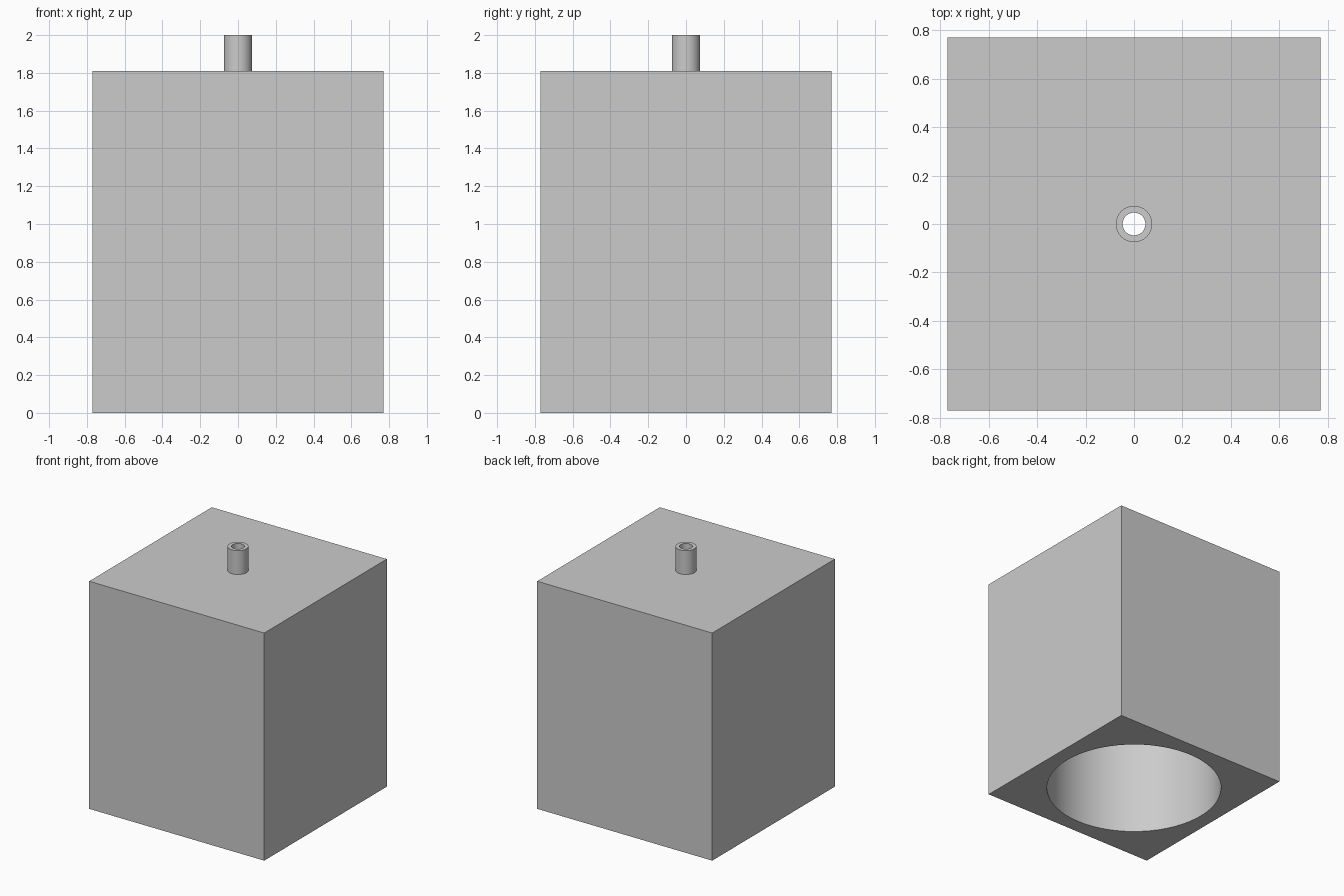
import bpy
import bmesh
import math

cube = bpy.data.objects.get("Cube")
if cube:
    bpy.data.objects.remove(cube, do_unlink=True)

HALF = 0.77       # half width of the block
TOP = 1.81        # top of the block
BORE_R = 0.65     # wide bore, open at the bottom
BORE_TOP = 1.69
TUBE_R = 0.075    # outlet tube
HOLE_R = 0.047
SIDES = 64

grey = bpy.data.materials.new("grey")
grey.use_nodes = True
color = (0.6, 0.6, 0.6, 1)
grey.diffuse_color = color
grey.node_tree.nodes["Principled BSDF"].inputs["Base Color"].default_value = color


def finish(obj):
    if not obj.data.materials:
        obj.data.materials.append(grey)
    bpy.ops.object.select_all(action="DESELECT")
    obj.select_set(True)
    bpy.context.view_layer.objects.active = obj
    bpy.ops.object.shade_smooth_by_angle(angle=math.radians(30))


def cylinder(name, radius, bottom, top):
    bpy.ops.mesh.primitive_cylinder_add(vertices=SIDES, radius=radius, depth=top - bottom,
                                        location=(0, 0, (bottom + top) / 2))
    obj = bpy.context.object
    obj.name = name
    obj.data.materials.append(grey)
    return obj


def cut(obj, cutter):
    cutter.hide_render = True
    mod = obj.modifiers.new("cut", "BOOLEAN")
    mod.operation = "DIFFERENCE"
    mod.solver = "EXACT"
    mod.object = cutter
    bpy.context.view_layer.objects.active = obj
    bpy.ops.object.modifier_apply(modifier=mod.name)
    bpy.data.objects.remove(cutter, do_unlink=True)


# Square block, hollowed from below and pierced through the top
bpy.ops.mesh.primitive_cube_add(size=1, location=(0, 0, TOP / 2))
block = bpy.context.object
block.name = "block"
block.scale = (2 * HALF, 2 * HALF, TOP)
bpy.ops.object.transform_apply(location=True, rotation=False, scale=True)
block.data.materials.append(grey)
cut(block, cylinder("bore_cutter", BORE_R, -0.2, BORE_TOP))
cut(block, cylinder("channel_cutter", HOLE_R, BORE_TOP - 0.2, TOP + 0.2))
finish(block)

# Hollow outlet tube, a spun wall profile
bm = bmesh.new()
wall = [bm.verts.new((r, 0, z)) for r, z in
        ((HOLE_R, TOP), (TUBE_R, TOP), (TUBE_R, 2), (HOLE_R, 2))]
edges = [bm.edges.new((wall[i], wall[(i + 1) % 4])) for i in range(4)]
bmesh.ops.spin(bm, geom=wall + edges, cent=(0, 0, 0), axis=(0, 0, 1),
               angle=math.tau, steps=SIDES)
bmesh.ops.remove_doubles(bm, verts=bm.verts, dist=0.0001)
bmesh.ops.recalc_face_normals(bm, faces=bm.faces)
mesh = bpy.data.meshes.new("outlet_tube")
bm.to_mesh(mesh)
bm.free()
tube = bpy.data.objects.new("outlet_tube", mesh)
bpy.context.collection.objects.link(tube)
finish(tube)
